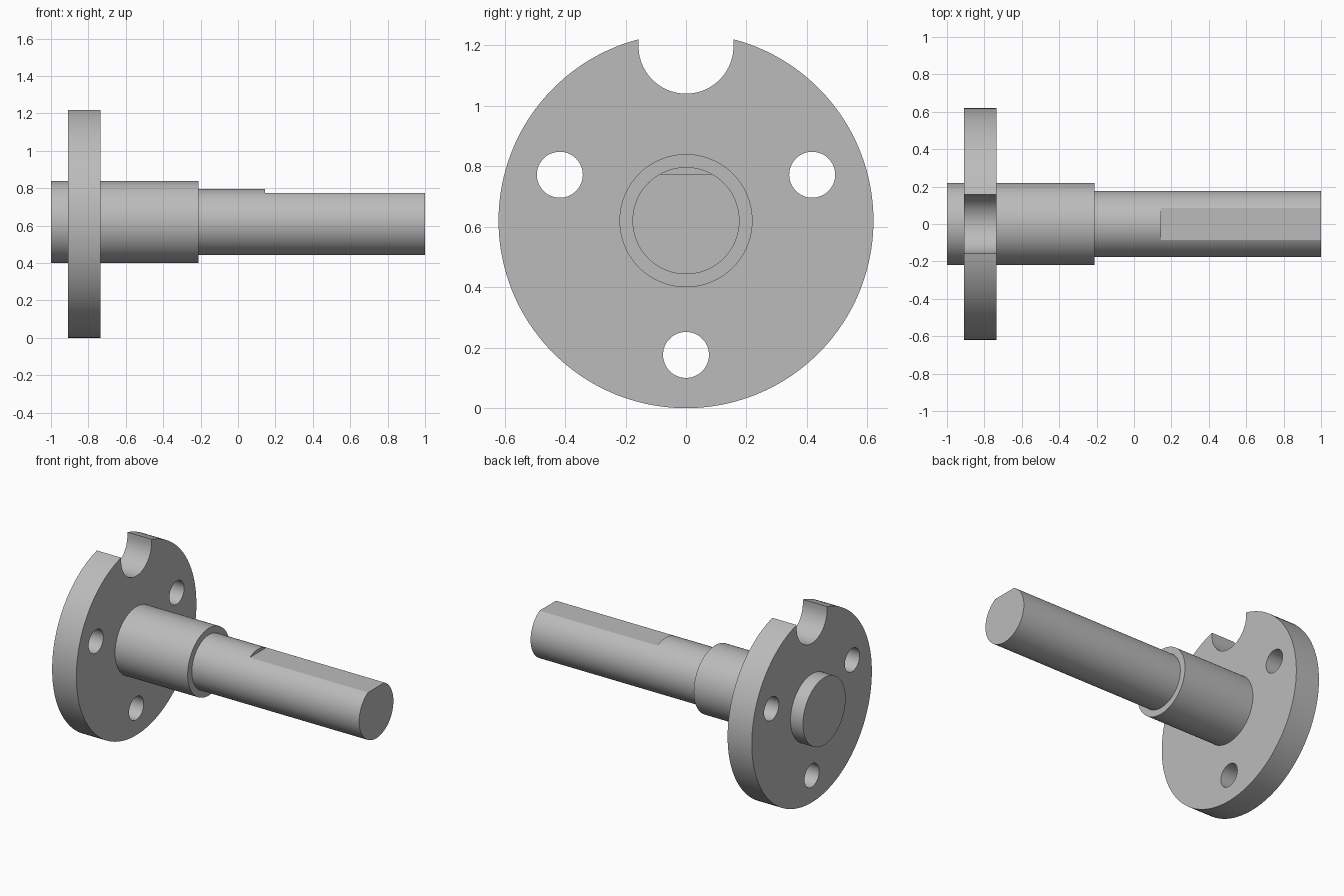
import bpy, bmesh
from math import cos, sin, pi, radians, asin, sqrt

cube = bpy.data.objects.get("Cube")
if cube:
    bpy.data.objects.remove(cube, do_unlink=True)

AXIS_Z = 0.62
GREY = (0.5, 0.5, 0.5, 1)
steel = bpy.data.materials.new("steel grey")
steel.use_nodes = True
steel.diffuse_color = GREY
steel.node_tree.nodes["Principled BSDF"].inputs["Base Color"].default_value = GREY


def arc(radius, start, end, steps, y=0, z=0):
    """Points on an arc in the YZ plane, relative to the shaft axis."""
    angles = [start + (end - start) * i / steps for i in range(steps + 1)]
    return [(y + radius * cos(a), z + radius * sin(a)) for a in angles]


def circle(radius, steps=96, y=0, z=0):
    return arc(radius, 0, 2 * pi, steps, y, z)[:-1]


def prism(name, outline, x0, x1):
    """Extrude a YZ outline along the shaft axis."""
    bm = bmesh.new()
    base = bm.faces.new([bm.verts.new((x0, y, AXIS_Z + z)) for y, z in outline])
    new = bmesh.ops.extrude_face_region(bm, geom=[base])["geom"]
    verts = [v for v in new if isinstance(v, bmesh.types.BMVert)]
    bmesh.ops.translate(bm, verts=verts, vec=(x1 - x0, 0, 0))
    bmesh.ops.recalc_face_normals(bm, faces=bm.faces)
    mesh = bpy.data.meshes.new(name)
    bm.to_mesh(mesh)
    bm.free()
    mesh.materials.append(steel)
    obj = bpy.data.objects.new(name, mesh)
    bpy.context.collection.objects.link(obj)
    return obj


def cut(obj, cutter):
    """Subtract the cutter, apply the result and discard the cutter."""
    bpy.ops.object.select_all(action="DESELECT")
    bpy.context.view_layer.objects.active = obj
    obj.select_set(True)
    mod = obj.modifiers.new("cut", "BOOLEAN")
    mod.operation, mod.solver, mod.object = "DIFFERENCE", "EXACT", cutter
    bpy.ops.object.modifier_apply(modifier=mod.name)
    bpy.data.objects.remove(cutter, do_unlink=True)


# Flange disc with a round-bottomed notch in its rim
R, NOTCH_R, NOTCH_Z = 0.62, 0.157, 0.577
gap = asin(NOTCH_R / R)
rim = arc(R, pi / 2 + gap, 5 * pi / 2 - gap, 128)
notch = arc(NOTCH_R, 0, -pi, 40, z=NOTCH_Z)
flange = prism("flange", rim + notch, -0.91, -0.735)

# Three bolt holes
for angle in (20, 160, 270):
    a = radians(angle)
    hole = circle(0.076, 48, 0.444 * cos(a), 0.444 * sin(a))
    cut(flange, prism("bolt_hole_cutter", hole, -1.2, -0.5))

# Thick hub through the flange
hub = prism("hub", circle(0.22), -1, -0.21)

# Thinner shaft with a flat milled along its outer end
shaft = prism("shaft", circle(0.177), -0.25, 1)
flat = [(-0.3, 0.155), (0.3, 0.155), (0.3, 0.4), (-0.3, 0.4)]
cut(shaft, prism("flat_cutter", flat, 0.145, 1.2))

# Smooth round walls, sharp rims
bpy.ops.object.select_all(action="DESELECT")
for obj in (flange, hub, shaft):
    obj.select_set(True)
bpy.context.view_layer.objects.active = flange
bpy.ops.object.shade_smooth_by_angle(angle=radians(25))
